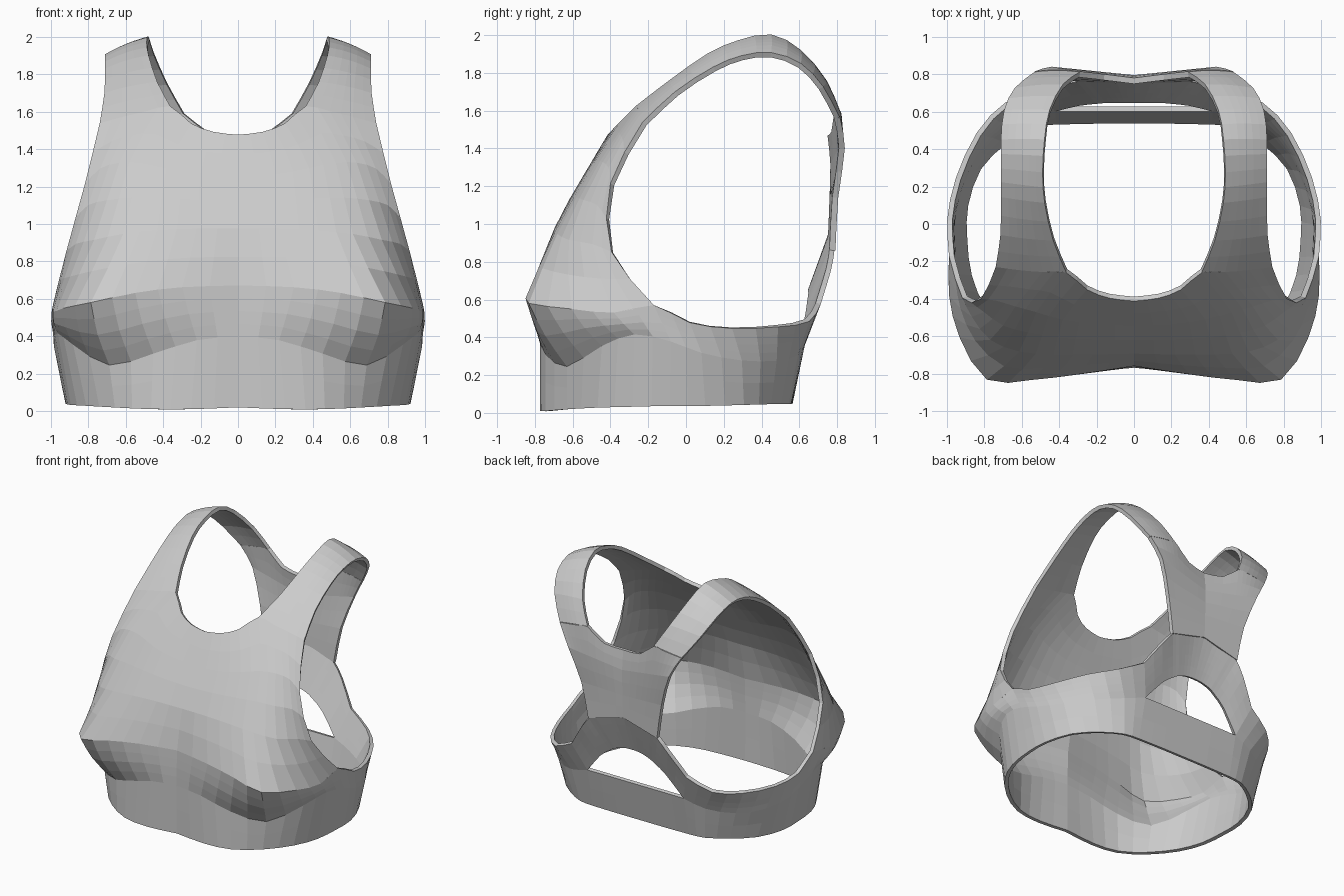
import bpy, bmesh
from mathutils import Vector as V

if "Cube" in bpy.data.objects:
    bpy.data.objects.remove(bpy.data.objects["Cube"])

fabric = bpy.data.materials.new("grey_fabric")
fabric.diffuse_color = (0.6, 0.6, 0.6, 1)
fabric.use_nodes = True
fabric.node_tree.nodes["Principled BSDF"].inputs["Base Color"].default_value = fabric.diffuse_color


def pts(*p):
    return [V(q) for q in p]


def refine(line, n=2):
    """Resample a point row as a smooth curve, n steps per span."""
    ext = [2 * line[0] - line[1]] + line + [2 * line[-1] - line[-2]]
    out = []
    for i in range(1, len(ext) - 2):
        a, b, c, d = ext[i - 1:i + 3]
        for k in range(n):
            t = k / n
            out.append(0.5 * (2 * b + (c - a) * t + (2 * a - 5 * b + 4 * c - d) * t * t
                              + (3 * b - a - 3 * c + d) * t ** 3))
    return out + [line[-1]]


def patch(bm, rows):
    """Add a smooth grid through the given rows."""
    rows = [refine(r) for r in rows]
    cols = [refine(list(c)) for c in zip(*rows)]
    grid = [[bm.verts.new(p) for p in c] for c in cols]
    for a, b in zip(grid, grid[1:]):
        for i in range(len(a) - 1):
            bm.faces.new((a[i], a[i + 1], b[i + 1], b[i]))


def cloth(name, patches, thickness):
    """Weld half patches, mirror them and give them cloth thickness."""
    bm = bmesh.new()
    for rows in patches:
        patch(bm, rows)
    bmesh.ops.remove_doubles(bm, verts=bm.verts, dist=0.008)
    bmesh.ops.recalc_face_normals(bm, faces=bm.faces)
    me = bpy.data.meshes.new(name)
    bm.to_mesh(me)
    bm.free()
    me.materials.append(fabric)
    ob = bpy.data.objects.new(name, me)
    bpy.context.collection.objects.link(ob)
    m = ob.modifiers.new("mirror", 'MIRROR')
    m.merge_threshold = 0.004
    s = ob.modifiers.new("thickness", 'SOLIDIFY')
    s.thickness, s.offset = thickness, 0
    return ob


def across(n, a, k=4, bulge=0.008):
    """Row over the strap from neck edge to arm edge."""
    n, a = V(n), V(a)
    mid = (n + a) / 2
    out = (mid - V((0.5, 0.25, 1.3))).normalized()
    return [n.lerp(a, i / (k - 1)) + out * bulge * (0 < i < k - 1) for i in range(k)]


# shoulder straps, front to back
strap = [across(n, a) for n, a in (
    ((.36, -.25, 1.62), (.735, -.22, 1.53)),
    ((.43, -.08, 1.75), (.71, -.05, 1.69)),
    ((.475, .12, 1.89), (.705, .15, 1.82)),
    ((.485, .28, 1.96), (.705, .30, 1.88)),
    ((.475, .45, 1.99), (.705, .45, 1.895)),
    ((.45, .60, 1.91), (.69, .60, 1.84)),
    ((.38, .735, 1.75), (.635, .715, 1.72)),
    ((.29, .80, 1.59), (.53, .80, 1.56)))]

# lower band, centre front round to the back opening
hem = pts((0, -.75, .02), (.25, -.76, .01), (.46, -.73, .01), (.65, -.62, .02),
          (.80, -.46, .03), (.88, -.28, .035), (.905, -.08, .04), (.90, .1, .04),
          (.83, .3, .045), (.69, .44, .05), (.54, .53, .05), (.42, .545, .05))
crease = pts((0, -.755, .40), (.22, -.76, .38), (.45, -.73, .31), (.68, -.62, .25),
             (.87, -.44, .36), (.95, -.27, .42), (.97, -.08, .38), (.96, .08, .32),
             (.89, .29, .28), (.76, .47, .28), (.58, .58, .31), (.42, .615, .36))
bust = pts((0, -.745, .67), (.3, -.79, .66), (.55, -.82, .63), (.78, -.82, .58),
           (.92, -.60, .55), (.975, -.38, .53), (.975, -.17, .57), (.985, .02, .48),
           (.94, .24, .45), (.83, .48, .46), (.68, .64, .49), (.50, .70, .58))
# rounded underside of the cups
swell = [0, .01, .02, .02, .02, .01, 0, 0, 0, 0, 0, 0]
cup = [(a + b) / 2 + V((b.x, b.y, 0)).normalized() * s
       for a, b, s in zip(crease, bust, swell)]
back_band = [[hem[-1], V((.2, .55, .05)), V((0, .55, .05))],
             [crease[-1], V((.2, .615, .36)), V((0, .615, .36))]]

# front panel between bust line and neckline
front = [
    bust[:7],
    pts((0, -.68, .97), (.22, -.685, .97), (.43, -.685, .96), (.61, -.67, .94),
        (.76, -.61, .91), (.855, -.49, .89), (.905, -.39, .85)),
    pts((0, -.53, 1.25), (.2, -.525, 1.26), (.38, -.5, 1.29), (.52, -.46, 1.32),
        (.63, -.43, 1.32), (.73, -.40, 1.29), (.81, -.39, 1.21)),
    pts((0, -.40, 1.47), (.13, -.385, 1.485), (.25, -.34, 1.53)) + strap[0]]

# back wings above the opening
wing_low = pts((.42, .615, .36), (.29, .645, .52), (.20, .655, .59), (.15, .66, .62),
               (.10, .66, .638), (.05, .66, .648), (0, .66, .65))
wing_top = pts((.50, .70, .58), (.38, .755, .76), (.30, .772, .86), (.24, .772, .885),
               (.17, .77, .91), (.09, .768, .935), (0, .765, .94))
wing = [wing_low, [(a + b) / 2 for a, b in zip(wing_low, wing_top)], wing_top]

# racer-shaped back yoke
neck_back = pts((0, .765, 1.47), (.16, .785, 1.49)) + strap[-1]


def yoke_row(c, e):
    c, e = V(c), V(e)
    return [c.lerp(e, t) for t in (0, .34, .6, .74, .87, 1)]


yoke = [neck_back,
        yoke_row((0, .78, 1.32), (.44, .825, 1.40)),
        yoke_row((0, .775, 1.12), (.35, .79, 1.14)),
        yoke_row((0, .768, .94), (.30, .775, .86))]

cloth("bra_body", [[hem, crease], [crease, cup, bust], back_band, front, strap, wing], 0.028)
cloth("back_yoke", [yoke], 0.032)
